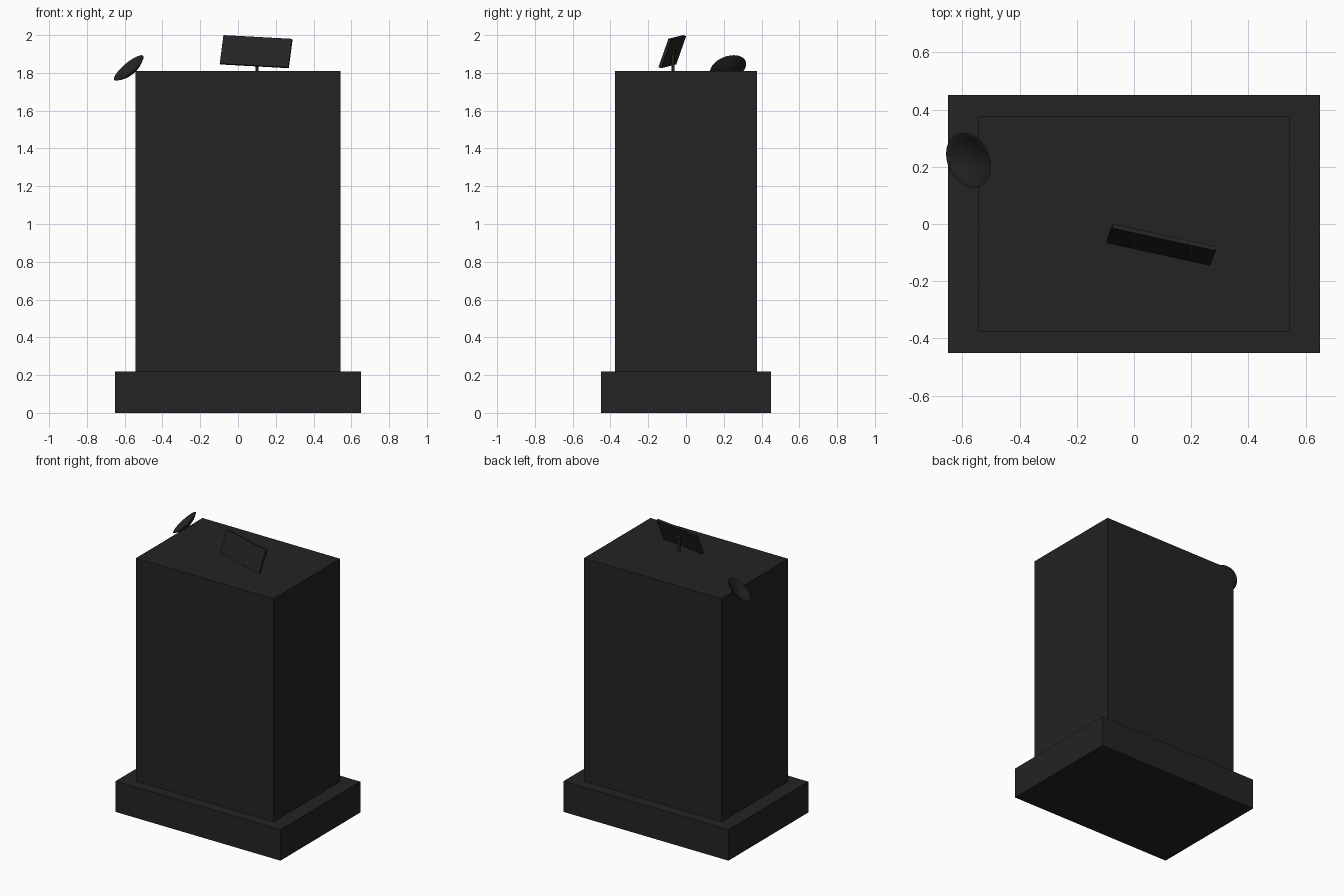
import bpy, bmesh, math
from mathutils import Matrix, Vector

if "Cube" in bpy.data.objects:
    bpy.data.objects.remove(bpy.data.objects["Cube"])

black = bpy.data.materials.new("dull_black")
black.diffuse_color = (0.017, 0.017, 0.017, 1)
black.use_nodes = True
black.node_tree.nodes["Principled BSDF"].inputs["Base Color"].default_value = black.diffuse_color


def finish(name, bm, matrix=Matrix()):
    bmesh.ops.recalc_face_normals(bm, faces=bm.faces)
    mesh = bpy.data.meshes.new(name)
    bm.to_mesh(mesh)
    bm.free()
    mesh.materials.append(black)
    ob = bpy.data.objects.new(name, mesh)
    ob.matrix_world = matrix
    bpy.context.collection.objects.link(ob)
    return ob


def box(name, size, matrix):
    bm = bmesh.new()
    bmesh.ops.create_cube(bm, size=1)
    bmesh.ops.scale(bm, vec=size, verts=bm.verts)
    return finish(name, bm, matrix)


def rod(name, radius, length, matrix):
    bm = bmesh.new()
    bmesh.ops.create_cone(bm, cap_ends=True, segments=12, radius1=radius,
                          radius2=radius, depth=length)
    return finish(name, bm, matrix)


def frame(x, y, z, origin):
    m = Matrix((x, y, z)).transposed().to_4x4()
    m.translation = origin
    return m


# Plinth and tall cabinet
box("plinth", (1.30, 0.90, 0.22), Matrix.Translation((0, 0, 0.11)))
box("cabinet", (1.086, 0.75, 1.59), Matrix.Translation((0, 0, 1.015)))

# Tilted panel on a post
centre = Vector((0.096, -0.0725, 1.9125))
u = Vector((0.365, -0.08, -0.02)).normalized()
v = Vector((0.02, 0.052, 0.149))
v = (v - u * v.dot(u)).normalized()
n = u.cross(v)
box("panel", (0.372, 0.16, 0.016), frame(u, v, n, centre))
rod("panel_post", 0.008, 0.11, Matrix.Translation((0.1, -0.068, 1.857)))
rod("panel_hinge", 0.008, 0.05, frame(v, n, u, centre - n * 0.01))

# Shallow dish facing up and outwards
axis = Vector((-0.62, -0.28, 0.74)).normalized()
side = axis.cross(Vector((0, 0, 1))).normalized()
up = axis.cross(side)
R, DEPTH, T = 0.1, 0.034, 0.006
steps = 6
outer = [(R * i / steps, DEPTH * ((i / steps) ** 2 - 1)) for i in range(steps + 1)]
inner = [((R - T) * i / steps, (DEPTH - T) * ((i / steps) ** 2 - 1))
         for i in range(steps, -1, -1)]
bm = bmesh.new()
vs = [bm.verts.new((r, 0, z)) for r, z in outer + inner]
es = [bm.edges.new(p) for p in zip(vs, vs[1:])]
bmesh.ops.spin(bm, geom=vs + es, cent=(0, 0, 0), axis=(0, 0, 1),
               angle=math.tau, steps=32)
bmesh.ops.remove_doubles(bm, verts=bm.verts, dist=0.0002)
dish = finish("dish", bm, frame(side, up, axis, Vector((-0.578, 0.223, 1.826))))
bpy.context.view_layer.objects.active = dish
dish.select_set(True)
bpy.ops.object.shade_smooth_by_angle(angle=math.radians(35))
